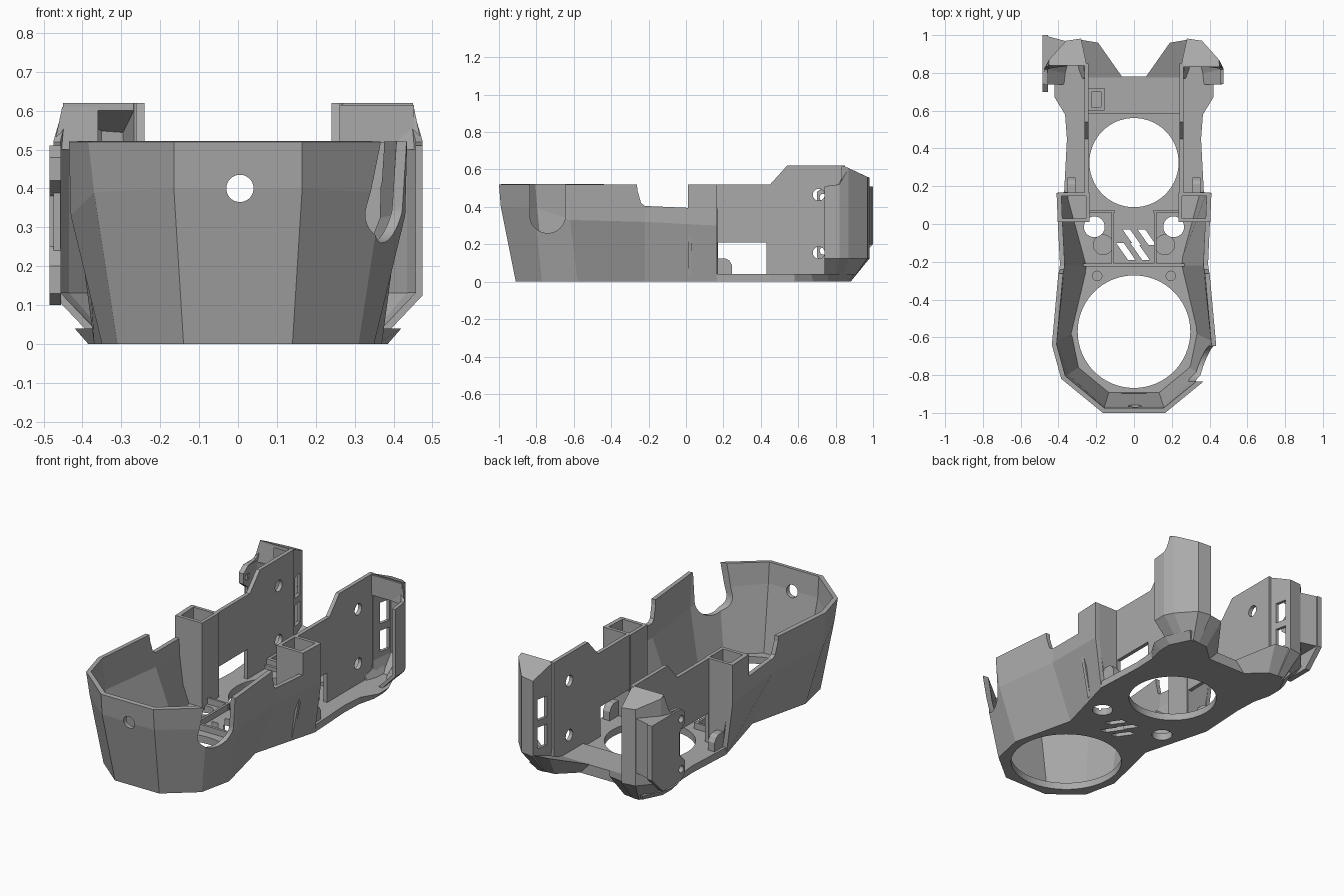
import bpy, bmesh, math
from mathutils import Matrix

cube = bpy.data.objects.get("Cube")
if cube:
    bpy.data.objects.remove(cube, do_unlink=True)

grey = bpy.data.materials.new("plain_grey")
grey.use_nodes = True
COLOUR = (0.4, 0.4, 0.4, 1)
grey.diffuse_color = COLOUR
grey.node_tree.nodes["Principled BSDF"].inputs["Base Color"].default_value = COLOUR


def finish(name, bm, fix=True):
    if fix:
        bmesh.ops.recalc_face_normals(bm, faces=bm.faces)
    mesh = bpy.data.meshes.new(name)
    bm.to_mesh(mesh)
    bm.free()
    mesh.materials.append(grey)
    obj = bpy.data.objects.new(name, mesh)
    bpy.context.collection.objects.link(obj)
    return obj


def loft(name, rings, solid=True):
    """Skin between rings of points; solid rings are closed and capped."""
    bm = bmesh.new()
    rows = [[bm.verts.new(p) for p in ring] for ring in rings]
    n = len(rows[0])
    for low, high in zip(rows, rows[1:]):
        for i in range(n if solid else n - 1):
            j = (i + 1) % n
            bm.faces.new((low[i], low[j], high[j], high[i]))
    if solid:
        bm.faces.new(rows[0][::-1])
        bm.faces.new(rows[-1])
    return finish(name, bm, solid)


def prism(name, outline, axis, lo, hi):
    """Extrude a 2D outline along an axis."""
    def place(p, d):
        q = list(p)
        q.insert("xyz".index(axis), d)
        return q
    return loft(name, [[place(p, d) for p in outline] for d in (lo, hi)])


def box(name, x, y, z):
    return prism(name, [(x[0], y[0]), (x[1], y[0]), (x[1], y[1]), (x[0], y[1])], "z", *z)


def rod(name, centre, r, length, axis="z", sides=48):
    bm = bmesh.new()
    bmesh.ops.create_cone(bm, cap_ends=True, segments=sides, radius1=r, radius2=r, depth=length)
    turn = {"x": Matrix.Rotation(math.pi / 2, 4, "Y"), "y": Matrix.Rotation(math.pi / 2, 4, "X"),
            "z": Matrix.Identity(4)}[axis]
    bmesh.ops.transform(bm, matrix=Matrix.Translation(centre) @ turn, verts=bm.verts)
    return finish(name, bm)


def mirror(obj):
    obj.modifiers.new("mirror", "MIRROR").use_mirror_merge = False
    return obj


def thicken(obj, t):
    m = obj.modifiers.new("thickness", "SOLIDIFY")
    m.thickness, m.offset, m.use_even_offset = t, -1, True
    return obj


def cut(obj, cutters):
    """Subtract cutters, bake the result and drop the cutters."""
    for c in cutters:
        m = obj.modifiers.new("cut", "BOOLEAN")
        m.operation, m.solver, m.object = "DIFFERENCE", "EXACT", c
    bpy.context.view_layer.update()
    deps = bpy.context.evaluated_depsgraph_get()
    mesh = bpy.data.meshes.new_from_object(obj.evaluated_get(deps))
    obj.modifiers.clear()
    obj.data = mesh
    for c in cutters:
        bpy.data.objects.remove(c, do_unlink=True)


def both(half):
    """Full path from a right-hand half, running -x to +x round the front."""
    return [(-p[0], *p[1:]) for p in reversed(half)] + half


# Faceted front bucket wall
foot = [(.14, -.91), (.31, -.77), (.35, -.58), (.265, -.22), (.37, .165)]
waist = [(.165, -.99, .4), (.37, -.81, .39), (.43, -.62, .33), (.39, -.22, .32), (.41, .165, .3)]
rim = [(.165, -1, .52), (.385, -.82, .52), (.435, -.64, .52), (.395, -.2, .52), (.41, .165, .52)]
bucket = loft("bucket_wall", [both([(x, y, 0) for x, y in foot]), both(waist), both(rim)], False)
thicken(bucket, .025)
saddle = prism("saddle_cutter", [(-.27, .7), (-.26, .49), (-.24, .42), (-.22, .405), (.01, .395), (.01, .7)],
               "x", -1, 1)
cut(bucket, [
    saddle,
    rod("slot_end_cutter", (.45, -.74, .355), .095, .4, "x"),
    box("slot_cutter", (.25, .65), (-.835, -.645), (.355, .7)),
    rod("front_hole_cutter", (.005, -.95, .4), .035, .4, "y"),
])

# Floor plate with flared rear edge
tail = [(.355, .45), (.36, .58), (.385, .68), (.385, .76), (.33, .87), (.25, .86), (.13, .78)]
flare = [(.355, .45), (.365, .58), (.42, .67), (.42, .76), (.36, .9), (.25, .87), (.13, .78)]
floor = loft("floor_plate", [both([(x, y, 0) for x, y in foot + tail]),
                             both([(x, y, .04) for x, y in foot + flare])])
holes = [rod("front_opening", (0, -.57, 0), .298, .5, sides=96),
         rod("rear_opening", (0, .325, 0), .236, .5, sides=96)]
for s in (-1, 1):
    holes += [rod("screw_hole", (s * .21, -.015, 0), .055, .5),
              rod("recess", (s * .163, -.11, .05), .052, .04),
              rod("pin_hole", (s * .195, -.275, .05), .025, .04)]
# Slanted vents
for x, y, h in [(-.06, -.03, .08), (.02, -.03, .08), (-.095, -.1, .09), (-.02, -.1, .09)]:
    holes.append(prism("vent", [(x, y), (x + .04, y), (x + .04 + h * .7, y - h), (x + h * .7, y - h)],
                       "z", -.1, .2))
cut(floor, holes)

# Ribs and tabs on the floor
box("cross_rib", (-.27, .27), (-.225, -.21), (.03, .075))
box("front_tab", (-.065, .065), (-.915, -.895), (.03, .07))
mirror(box("long_rib", (.105, .118), (-.22, .07), (.03, .075)))
mirror(box("short_rib", (.1, .25), (.06, .072), (.03, .075)))

# Hollow corner posts
panel = [(.24, .02), (.335, .02), (.39, .3), (.39, .52), (.24, .52)]
mirror(prism("post_front", panel, "y", .01, .03))
mirror(prism("post_back", panel, "y", .147, .166))
mirror(box("post_inner", (.235, .255), (.01, .166), (.02, .52)))

# Rear side plates with windows and screw holes
plate = prism("side_plate", [(.16, .02), (.16, .52), (.45, .52), (.54, .62), (.85, .62), (.85, .02)],
              "x", .24, .262)
mirror(plate)
cut(plate, [box("window", (-1, 1), (.17, .43), (.04, .21)),
            rod("upper_screw", (0, .71, .465), .032, 2, "x"),
            rod("lower_screw", (0, .71, .155), .032, 2, "x")])
mirror(prism("window_stub", [(.16, .03), (.245, .03), (.245, .09), (.23, .115), (.21, .125), (.16, .125)],
             "x", .31, .352))

# Rear cross bar and its socket
box("rear_bar", (-.25, .25), (.585, .78), (.02, .06))
socket = box("socket", (-.245, -.155), (.6, .72), (.03, .09))
cut(socket, [box("socket_cutter", (-.225, -.175), (.62, .7), (.06, .2))])

# Rear wing covers, open towards the front
base = [(.385, .74, .03), (.37, .8, .02), (.35, .84, .01), (.32, .88, 0), (.28, .88, 0), (.25, .84, .01)]
plan = [(.475, .74), (.475, .82), (.45, .87), (.36, .97), (.28, .982), (.25, .84)]
top_z = [.51, .52, .607, .56, .555, .62]
top = [(min(x, .475), y, z) for (x, y), z in zip(plan, top_z)]
wing = loft("wing_cover", [base, [(x, y, .125) for x, y in plan],
                           [(x, y, .5) for x, y in plan], top], False)
mirror(wing)
thicken(wing, .018)
slots = [box("wing_slot", (s * .265 - .05, s * .265 + .05), (.885, .95), (z, z + .12))
         for s in (-1, 1) for z in (.16, .32)]
cut(wing, slots)
cap = [(.45, .84, .62), (.45, .87, .607), (.36, .97, .56), (.28, .982, .555), (.25, .84, .62)]
mirror(loft("wing_cap", [[(x, y, z - .02) for x, y, z in cap], cap]))
box("left_brow", (.262, .452), (.832, .85), (.5, .615))
mirror(loft("cap_shoulder", [[(.36, .835, .5), (.475, .82, .5), (.45, .87, .5), (.4, .87, .5)],
                             [(.36, .84, .61), (.452, .84, .61), (.45, .87, .607), (.4, .87, .6)]]))

# Low sloped feet joining the bar to the wings
mirror(loft("wing_foot", [[(.1, .76, 0), (.3, .76, 0), (.31, .88, 0), (.22, .87, 0)],
                          [(.06, .775, .06), (.26, .775, .06), (.28, .975, .13), (.19, .96, .13)]]))

# Side bracket on the right wing
bracket = prism("bracket", [(.74, .1), (.7, .13), (.7, .2), (.75, .25), (.75, .38), (.7, .42), (.7, .48),
                            (.74, .51), (1, .51), (1, .2), (.9, .1)], "x", -.485, -.455)
cut(bracket, [rod("bracket_hole", (-.47, .735, z), .02, .2, "x") for z in (.165, .45)])
prism("bracket_web", [(-.48, 1), (-.36, .968), (-.455, .86), (-.48, .86)], "z", .2, .51)
